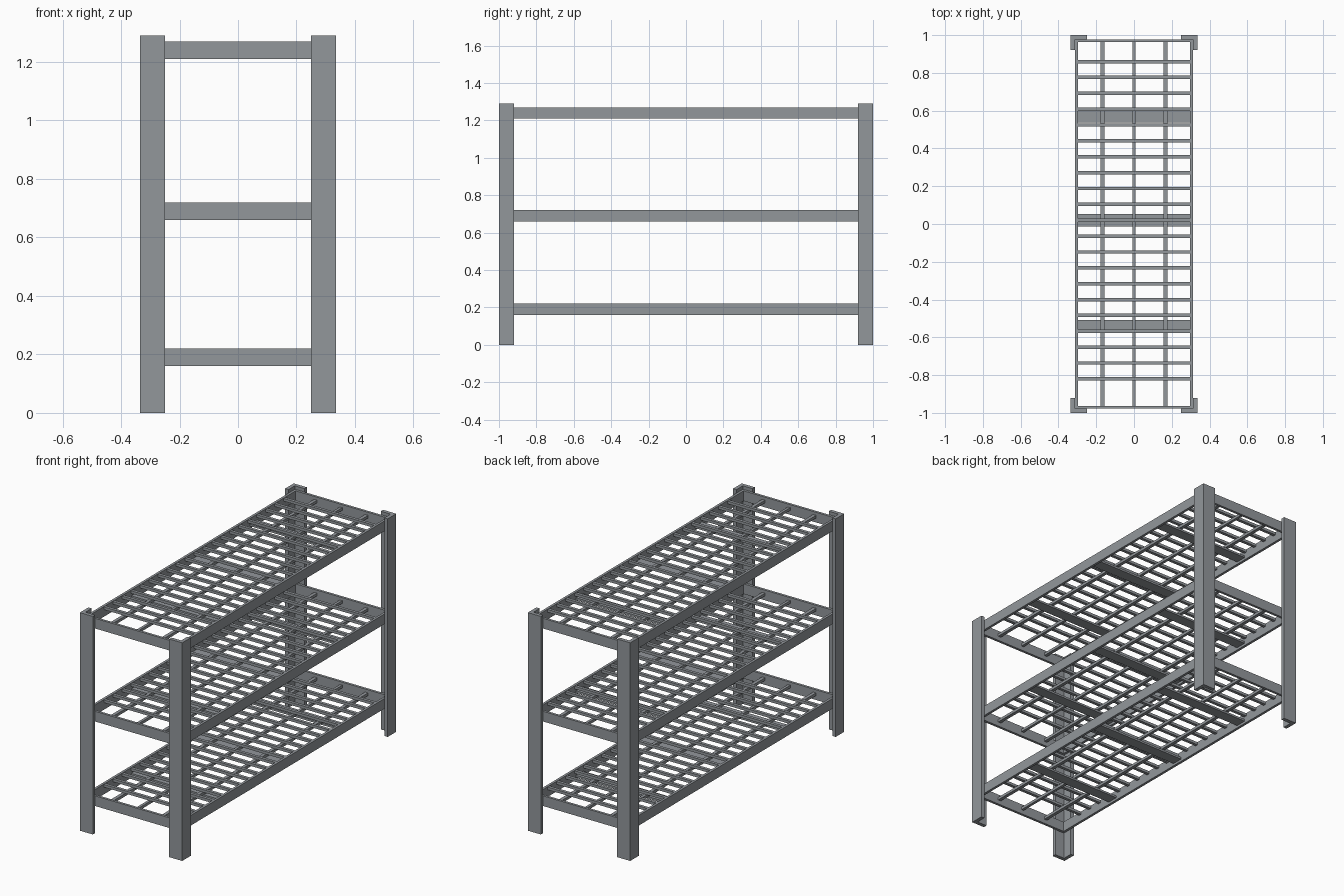
import bpy

cube = bpy.data.objects.get("Cube")
if cube:
    bpy.data.objects.remove(cube)

steel = bpy.data.materials.new("grey_steel")
steel.use_nodes = True
STEEL = (0.29, 0.31, 0.33, 1)
steel.diffuse_color = STEEL
steel.node_tree.nodes["Principled BSDF"].inputs["Base Color"].default_value = STEEL


def make(name, verts, faces):
    mesh = bpy.data.meshes.new(name)
    mesh.from_pydata(verts, [], faces)
    mesh.materials.append(steel)
    obj = bpy.data.objects.new(name, mesh)
    bpy.context.collection.objects.link(obj)
    return obj


def prism(name, outline, z0, z1):
    """Extrude a counter-clockwise xy outline from z0 to z1."""
    n = len(outline)
    verts = [(x, y, z) for z in (z0, z1) for x, y in outline]
    faces = [tuple(range(n))[::-1], tuple(range(n, 2 * n))]
    faces += [(i, (i + 1) % n, n + (i + 1) % n, n + i) for i in range(n)]
    return make(name, verts, faces)


def bar(name, x0, x1, y0, y1, z0, z1):
    return prism(name, [(x0, y0), (x1, y0), (x1, y1), (x0, y1)], z0, z1)


HX, HY, HEIGHT = 0.335, 1.0, 1.29     # overall half sizes and height
FLANGE_X, FLANGE_Y, WALL = 0.085, 0.08, 0.022
RX, RY, RAIL = 0.312, 0.978, 0.015    # shelf frame

# Angle-section corner posts
for sx, side in ((1, "left"), (-1, "right")):
    for sy, end in ((-1, "front"), (1, "back")):
        section = [(HX, HY), (HX - FLANGE_X, HY), (HX - FLANGE_X, HY - WALL),
                   (HX - WALL, HY - WALL), (HX - WALL, HY - FLANGE_Y), (HX, HY - FLANGE_Y)]
        outline = [(sx * x, sy * y) for x, y in section]
        if sx * sy < 0:
            outline.reverse()
        prism(f"{end}_{side}_post", outline, 0, HEIGHT)

# Three wire shelves
for level, base in (("bottom", 0.16), ("middle", 0.66), ("top", 1.21)):
    top = base + 0.06
    ix, iy = RX - RAIL, RY - RAIL
    for s, side in ((1, "left"), (-1, "right")):
        xs = sorted((s * ix, s * RX))
        bar(f"{level}_{side}_rail", *xs, -RY, RY, base, top)
    for s, end in ((1, "back"), (-1, "front")):
        ys = sorted((s * iy, s * RY))
        bar(f"{level}_{end}_rail", -ix, ix, *ys, base, top)

    # Long wires
    for i in (-1, 0, 1):
        x, w = i * 0.167, 0.01 if i else 0.008
        bar(f"{level}_long_wire", x - w, x + w, -iy, iy, top - 0.034, top - 0.018)
    # Cross wires
    for i in range(21):
        y = 0.86 - i * 0.084
        bar(f"{level}_cross_wire", -ix, ix, y - 0.009, y + 0.009, top - 0.018, top - 0.002)
    # Wide support slats
    for y in (0.57, 0.02, -0.54):
        bar(f"{level}_support", -ix, ix, y - 0.033, y + 0.033, top - 0.046, top - 0.034)
